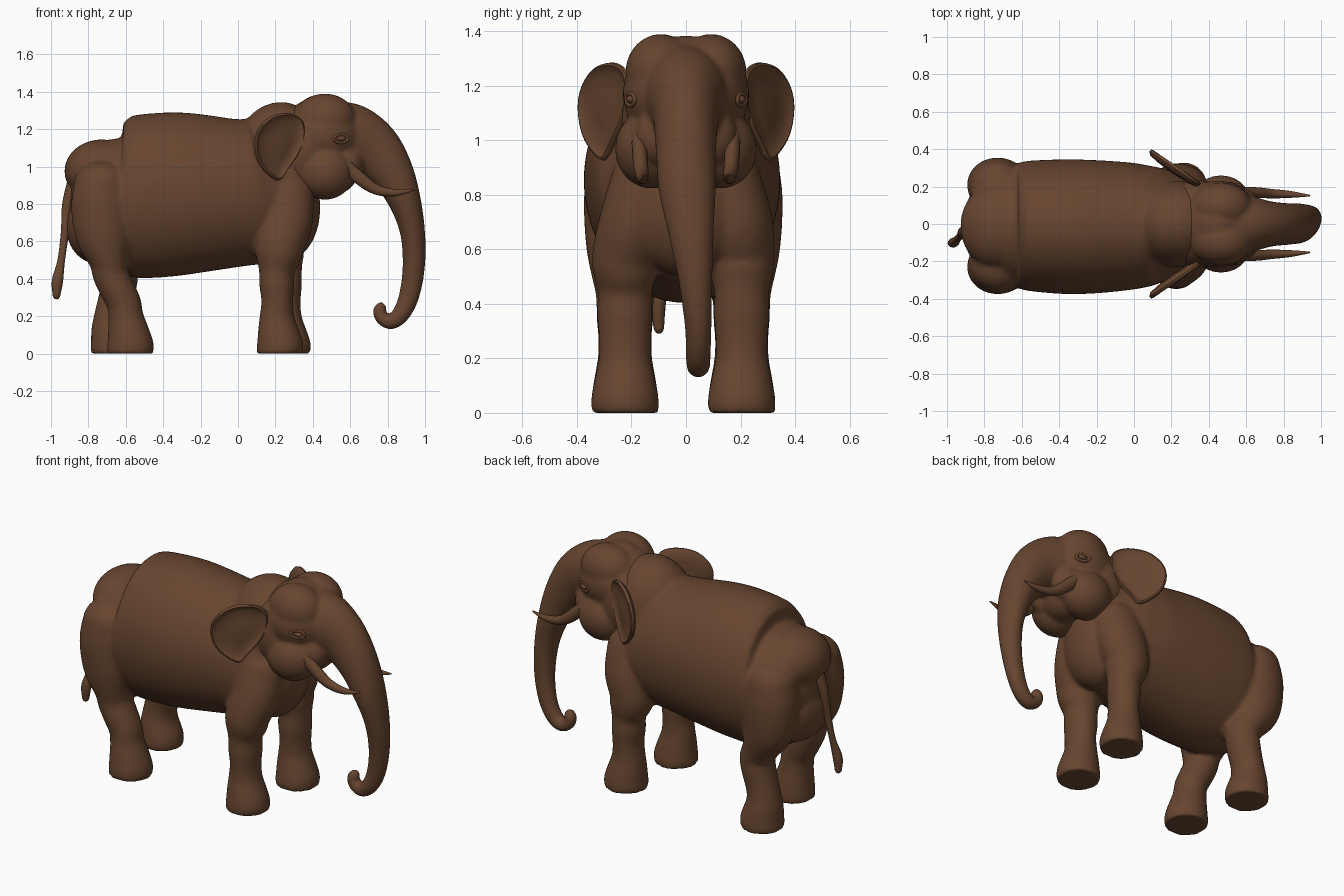
import bpy
import bmesh
import math
from mathutils import Vector

cube = bpy.data.objects.get("Cube")
if cube:
    bpy.data.objects.remove(cube, do_unlink=True)

hide = bpy.data.materials.new("brown_hide")
hide.use_nodes = True
COLOUR = (0.135, 0.06, 0.029, 1)
hide.diffuse_color = COLOUR
hide.node_tree.nodes["Principled BSDF"].inputs["Base Color"].default_value = COLOUR


def select(objects):
    bpy.ops.object.select_all(action="DESELECT")
    for obj in objects:
        obj.select_set(True)
    bpy.context.view_layer.objects.active = objects[0]


def finish(name, bm):
    """Turn a bmesh into a smooth, coloured object."""
    bmesh.ops.recalc_face_normals(bm, faces=bm.faces)
    mesh = bpy.data.meshes.new(name)
    bm.to_mesh(mesh)
    bm.free()
    mesh.materials.append(hide)
    obj = bpy.data.objects.new(name, mesh)
    bpy.context.collection.objects.link(obj)
    select([obj])
    bpy.ops.object.shade_smooth_by_angle(angle=math.radians(50))
    return obj


def blend(name, objects, voxel, rounds):
    """Fuse overlapping masses into one skin with soft seams."""
    select(objects)
    bpy.ops.object.join()
    obj = bpy.context.object
    obj.name = name
    remesh = obj.modifiers.new("fuse", "REMESH")
    remesh.mode = "VOXEL"
    remesh.voxel_size = voxel
    soften = obj.modifiers.new("soften", "SMOOTH")
    soften.factor = 0.5
    soften.iterations = rounds
    for modifier in (remesh, soften):
        bpy.ops.object.modifier_apply(modifier=modifier.name)
    bpy.ops.object.shade_smooth()


def spline(points, steps, closed=False):
    """Catmull-Rom curve through tuples of any length."""
    n = len(points)
    pick = (lambda i: points[i % n]) if closed else (lambda i: points[max(0, min(n - 1, i))])
    result = []
    for i in range(n if closed else n - 1):
        for s in range(steps):
            t = s / steps
            result.append(tuple(
                b + t * (c - a + t * (2*a - 5*b + 4*c - d + t * (3*b - a - 3*c + d))) / 2
                for a, b, c, d in zip(pick(i - 1), pick(i), pick(i + 1), pick(i + 2))))
    if not closed:
        result.append(tuple(points[-1]))
    return result


def skin(bm, rings):
    """Bridge rings of equal length and close both ends."""
    loops = [[bm.verts.new(p) for p in ring] for ring in rings]
    n = len(loops[0])
    for low, high in zip(loops, loops[1:]):
        for i in range(n):
            j = (i + 1) % n
            bm.faces.new((low[i], low[j], high[j], high[i]))
    bm.faces.new(loops[0][::-1])
    bm.faces.new(loops[-1])


def tube(name, points, start=0.0, end=0.0, steps=6, sides=64):
    """Sweep an ellipse along (x, y, z, width, depth) points with domed ends."""
    path = spline(points, steps)
    stations = []
    for i, p in enumerate(path):
        before, after = path[max(0, i - 1)], path[min(len(path) - 1, i + 1)]
        along = (Vector(after[:3]) - Vector(before[:3])).normalized()
        stations.append((Vector(p[:3]), along, p[3], p[4]))

    def dome(station, length):
        centre, along, a, b = station
        angles = [math.pi / 2 * k / 7 for k in range(1, 7)]
        return [(centre + along * length * math.sin(t), along,
                 a * math.cos(t), b * math.cos(t)) for t in angles]

    if start:
        stations = dome(stations[0], -start)[::-1] + stations
    if end:
        stations += dome(stations[-1], end)
    rings = []
    for centre, along, a, b in stations:
        normal = along.cross(Vector((0, 1, 0))).normalized()
        side = normal.cross(along).normalized()
        rings.append([centre + side * a * math.cos(t) + normal * b * math.sin(t)
                      for t in (math.tau * k / sides for k in range(sides))])
    bm = bmesh.new()
    skin(bm, rings)
    return finish(name, bm)


def ball(name, centre, radii):
    bm = bmesh.new()
    bmesh.ops.create_uvsphere(bm, u_segments=48, v_segments=28, radius=1)
    bmesh.ops.scale(bm, vec=radii, verts=bm.verts)
    bmesh.ops.translate(bm, vec=centre, verts=bm.verts)
    return finish(name, bm)


# Barrel with its raised rear edge, chest, neck and hindquarters
torso = [
    tube("barrel", [(-.62, -.01, .838, .335, .405), (-.54, -.01, .838, .35, .435),
                    (-.3, -.015, .855, .36, .435), (0, -.01, .86, .338, .395),
                    (.15, 0, .88, .3, .38), (.29, 0, .93, .23, .29)], .015, .1),
    ball("chest", (.26, 0, .78), (.18, .23, .28)),
    ball("neck", (.23, 0, 1.05), (.25, .23, .295)),
    ball("hips", (-.64, -.01, .79), (.26, .33, .36)),
    ball("upper_rump", (-.73, -.01, .975), (.198, .23, .17)),
    ball("lower_rump", (-.75, -.01, .68), (.17, .24, .2))]

# Tail with a tuft
tube("tail", [(-.86, -.03, .93, .05, .05), (-.912, -.04, .8, .028, .028),
              (-.925, -.06, .65, .021, .022), (-.945, -.08, .5, .017, .02),
              (-.965, -.1, .39, .025, .03), (-.97, -.1, .32, .02, .022)], .03, .03, sides=16)

# Trunk, skull and jaw
head = [
    tube("trunk", [(.46, 0, 1.17, .17, .18), (.6, 0, 1.15, .155, .187),
                   (.72, 0, 1.09, .122, .157), (.82, 0, .97, .111, .12),
                   (.89, .005, .82, .105, .088), (.933, .02, .65, .082, .067),
                   (.94, .036, .47, .061, .06), (.915, .045, .31, .049, .055),
                   (.87, .045, .21, .046, .048), (.815, .045, .17, .043, .041),
                   (.766, .045, .193, .04, .035), (.756, .045, .235, .036, .033),
                   (.775, .045, .253, .03, .028)], .1, .015),
    ball("skull", (.45, 0, 1.17), (.235, .232, .2)),
    ball("crown", (.44, 0, 1.275), (.13, .12, .11)),
    ball("jaw", (.51, 0, .97), (.13, .15, .12))]

# Ear outline as (x, z), and its thickness profile as (scale, offset)
EAR = [(.34, 1.25), (.27, 1.285), (.17, 1.265), (.1, 1.19), (.085, 1.1),
       (.12, 1.0), (.21, .925), (.26, .98), (.32, 1.07), (.35, 1.16)]
RIM = [(.05, -.03), (.6, -.027), (.92, -.018), (1, -.002), (.985, .01),
       (.94, .014), (.88, .008), (.75, -.003), (.4, .004), (.05, .006)]

for label, s in (("near", -1), ("far", 1)):
    # Paired lumps of the head
    head += [ball("brow", (.465, s * .092, 1.25), (.165, .13, .14)),
             ball("cheek", (.465, s * .125, .968), (.155, .135, .145)),
             ball("tusk_socket", (.57, s * .1, 1.01), (.1, .09, .11)),
             ball("temple", (.34, s * .11, 1.08), (.15, .125, .2))]

    # Eye with a raised lid around it
    ball("eye_" + label, (.55, s * .2, 1.15), (.028, .02, .016))
    bm = bmesh.new()
    for k in range(48):
        t = math.tau * k / 48
        bead = bmesh.ops.create_icosphere(bm, subdivisions=2, radius=.009)["verts"]
        place = (.55 + .036 * math.cos(t), s * (.203 - .015 * math.cos(t)), 1.15 + .022 * math.sin(t))
        bmesh.ops.translate(bm, vec=place, verts=bead)
    finish("eyelid_" + label, bm)

    # Tusk
    tube("tusk_" + label, [(.57, s * .172, 1.01, .028, .036), (.66, s * .168, .93, .028, .035),
                           (.74, s * .162, .877, .025, .028), (.84, s * .158, .86, .018, .019),
                           (.935, s * .152, .874, .005, .005)], .02, .008, sides=18)

    # Ear: a swept-back dish with a rolled rim
    outline = spline(EAR, 5, closed=True)
    bm = bmesh.new()
    rings = []
    for scale, lift in RIM:
        ring = []
        for x, z in outline:
            px, pz = .23 + (x - .23) * scale, 1.12 + (z - 1.12) * scale
            py = .203 + (.36 - px) * .68
            ring.append((px + lift * .56, s * (py + lift * .83), pz))
        rings.append(ring)
    skin(bm, rings)
    finish("ear_" + label, bm)

    # Front leg, the far one stepping slightly forward
    f = .04 if s > 0 else 0
    fy = s * .214 - .01
    sole = [(.124, .124, z) for z in (.05, .02, 0)]
    torso.append(tube("front_leg", [
        (.25, s * .15, .85, .125, .155), (.248, s * .19, .7, .128, .15),
        (.225, fy, .58, .12, .13), (.215 + f / 2, fy, .51, .115, .12),
        (.207 + f, fy, .44, .1, .095), (.208 + f, fy, .36, .102, .093),
        (.21 + f, fy, .28, .096, .085), (.208 + f, fy, .2, .096, .092),
        (.212 + f, fy, .14, .108, .105)] + [(.224 + f, fy, z, a, b) for a, b, z in sole], .12))

    # Hind leg, the near knee set back and the far knee bent forward
    knee = ([(-.69, .49), (-.68, .42), (-.648, .35), (-.61, .27), (-.6, .2), (-.588, .13)]
            if s < 0 else
            [(-.66, .49), (-.63, .42), (-.64, .35), (-.66, .27), (-.675, .2), (-.677, .13)])
    sizes = [(.118, .105), (.106, .096), (.104, .094), (.098, .092), (.1, .094), (.112, .108)]
    lower = [(x, fy, z, a, b) for (x, z), (a, b) in zip(knee, sizes)]
    heel = -.576 if s < 0 else -.665
    torso.append(tube("hind_leg", [
        (-.728, s * .2 - .01, .9, .15, .15), (-.73, s * .22 - .01, .78, .145, .162),
        (-.715, s * .225 - .01, .62, .132, .15)] + lower
        + [(heel, fy, z, a, b) for a, b, z in sole], .13))

blend("body", torso, .013, 8)
blend("head", head, .011, 9)
